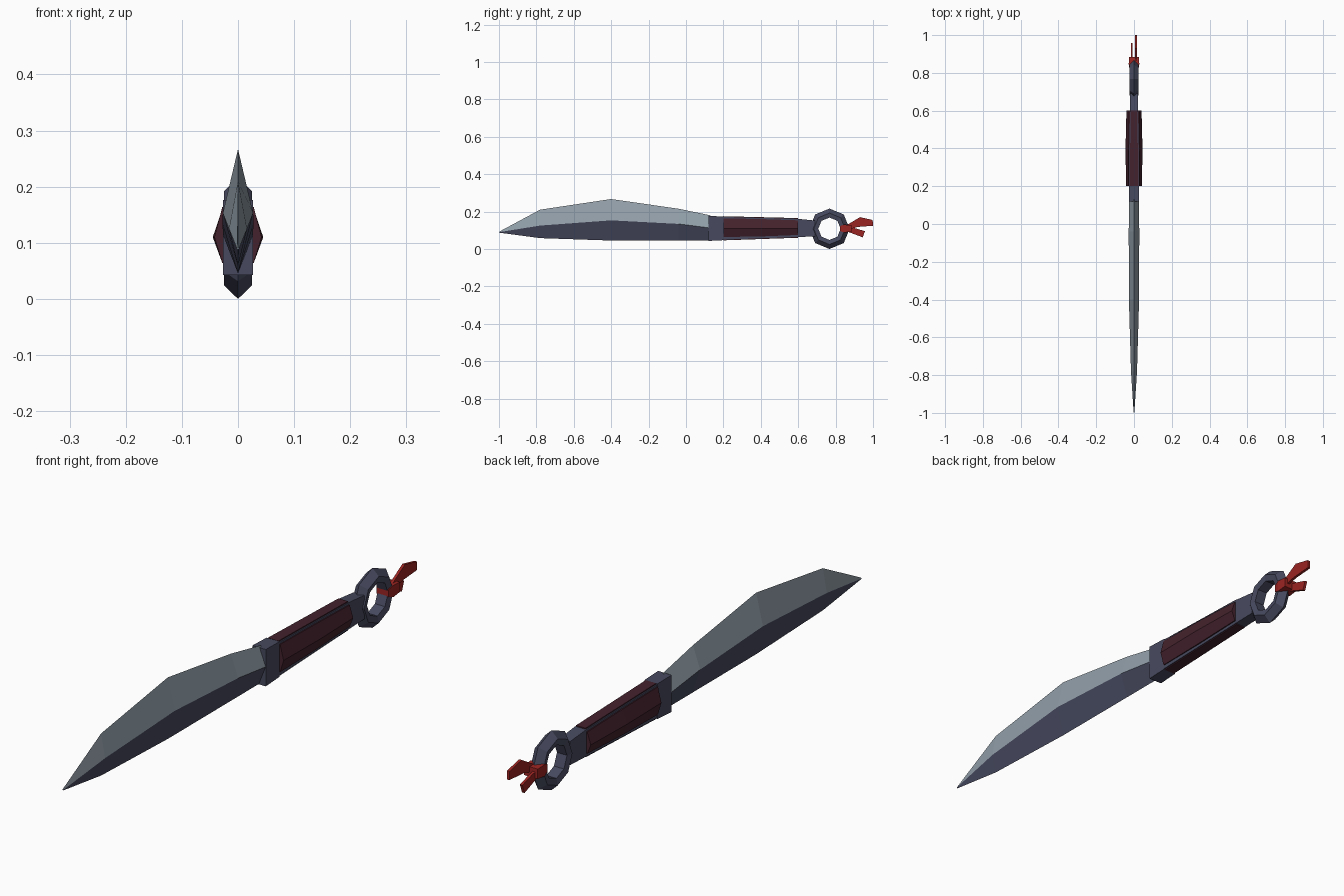
import bpy, bmesh, math

cube = bpy.data.objects.get("Cube")
if cube:
    bpy.data.objects.remove(cube, do_unlink=True)


def material(name, rgb):
    m = bpy.data.materials.new(name)
    m.use_nodes = True
    m.diffuse_color = (*rgb, 1)
    m.node_tree.nodes["Principled BSDF"].inputs["Base Color"].default_value = (*rgb, 1)
    return m


steel = material("pale steel", (0.29, 0.35, 0.40))
navy = material("dark navy metal", (0.063, 0.068, 0.115))
wood = material("dark red grip", (0.058, 0.016, 0.026))
red = material("red cloth", (0.33, 0.018, 0.016))


def loft(name, sections, mats, closed=False, rule=None):
    """Skin a row of equal-sized cross-sections into one flat-shaded part."""
    bm = bmesh.new()
    rows = [[bm.verts.new(p) for p in s] for s in sections]
    n = len(rows[0])
    pairs = list(zip(rows, rows[1:]))
    if closed:
        pairs.append((rows[-1], rows[0]))
    else:
        bm.faces.new(rows[0])
        bm.faces.new(rows[-1])
    for a, b in pairs:
        for i in range(n):
            j = (i + 1) % n
            f = bm.faces.new((a[i], a[j], b[j], b[i]))
            if rule:
                f.material_index = rule(i)
    bmesh.ops.remove_doubles(bm, verts=bm.verts, dist=0.0001)
    bmesh.ops.recalc_face_normals(bm, faces=bm.faces)
    mesh = bpy.data.meshes.new(name)
    bm.to_mesh(mesh)
    bm.free()
    for m in mats:
        mesh.materials.append(m)
    ob = bpy.data.objects.new(name, mesh)
    bpy.context.collection.objects.link(ob)
    return ob


def rect(y, w, low, high):
    return [(-w, y, low), (w, y, low), (w, y, high), (-w, y, high)]


# Blade: diamond sections (y, spine, ridge, edge, half width)
stations = [(-0.998, 0.093, 0.09, 0.087, 0.002), (-0.78, 0.21, 0.125, 0.058, 0.016),
            (-0.4, 0.267, 0.153, 0.045, 0.027), (-0.04, 0.215, 0.134, 0.045, 0.028),
            (0.13, 0.18, 0.112, 0.045, 0.026)]
loft("blade", [[(0, y, top), (w, y, mid), (0, y, low), (-w, y, mid)]
               for y, top, mid, low, w in stations],
     [steel, navy], rule=lambda i: 1 if i in (1, 2) else 0)

# Guard and tapering handle core
loft("guard", [rect(0.12, 0.027, 0.043, 0.176), rect(0.2, 0.026, 0.047, 0.174)], [navy])
loft("handle_core", [rect(0.2, 0.025, 0.05, 0.171), rect(0.6, 0.022, 0.064, 0.161),
                     rect(0.69, 0.021, 0.067, 0.152)], [navy])

# Ridged grip scales on both sides
for side, label in ((1, "left"), (-1, "right")):
    loft(label + "_grip_scale",
         [[(side * 0.018, y, low), (side * edge, y, low), (side * out, y, 0.11),
           (side * edge, y, high), (side * 0.018, y, high)]
          for y, out, edge, low, high in ((0.2, 0.042, 0.028, 0.064, 0.164),
                                          (0.4, 0.045, 0.028, 0.067, 0.16),
                                          (0.6, 0.040, 0.026, 0.075, 0.153))], [wood])

# Grip plates along the top and bottom
loft("top_grip_plate", [rect(0.2, 0.021, 0.165, 0.175), rect(0.6, 0.019, 0.155, 0.165)], [wood])
loft("bottom_grip_plate", [rect(0.2, 0.021, 0.046, 0.056), rect(0.6, 0.019, 0.06, 0.07)], [wood])

# Eight-sided pommel ring with a ridged rim
profile = [(0.108, 0), (0.084, 0.025), (0.06, 0.02), (0.06, -0.02), (0.084, -0.025)]
sections = []
for k in range(8):
    a = math.tau * k / 8
    sections.append([(x, 0.767 + r * math.cos(a), 0.108 + r * math.sin(a)) for r, x in profile])
loft("pommel_ring", sections, [navy], closed=True)

# Cloth knot wrapped around the ring
loft("cloth_knot", [rect(0.823, 0.024, 0.096, 0.122), rect(0.845, 0.028, 0.088, 0.13),
                    rect(0.884, 0.027, 0.092, 0.128)], [red])


def tail(name, x, outline):
    """Flat cloth strip cut from an outline in the side plane."""
    return loft(name, [[(x + d, y, z) for y, z in outline] for d in (-0.005, 0.005)], [red])


tail("long_cloth_tail", 0.01, [(0.85, 0.1), (0.92, 0.118), (1.0, 0.124), (0.998, 0.155),
                               (0.93, 0.17), (0.85, 0.122)])
tail("short_cloth_tail", -0.012, [(0.85, 0.098), (0.945, 0.062), (0.957, 0.095),
                                  (0.9, 0.112), (0.85, 0.122)])
